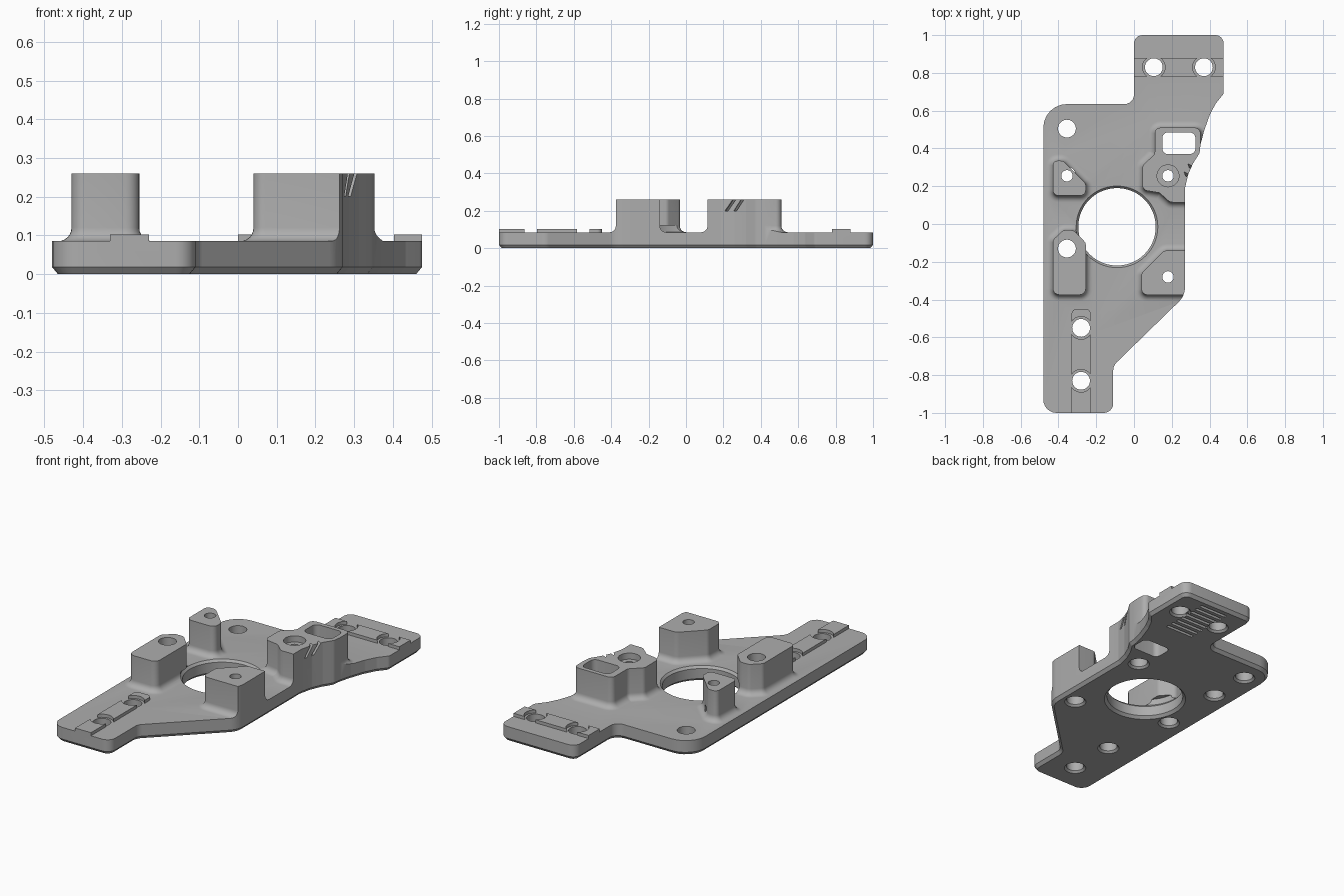
import bpy, bmesh, math
from mathutils import Vector, Matrix

if "Cube" in bpy.data.objects:
    bpy.data.objects.remove(bpy.data.objects["Cube"])

TOP, BOSS, FIL = 0.085, 0.26, 0.035   # plate top, boss top, base fillet radius

gray = bpy.data.materials.new("plain_gray")
gray.diffuse_color = (0.42, 0.42, 0.42, 1)
gray.use_nodes = True
gray.node_tree.nodes["Principled BSDF"].inputs["Base Color"].default_value = gray.diffuse_color


def rounded(corners, d=0.0, steps=6):
    """Counter-clockwise outline of (x, y, radius) corners, offset outward by d."""
    out, n = [], len(corners)
    for i, (x, y, r) in enumerate(corners):
        p = Vector((x, y))
        a = (p - Vector(corners[i - 1][:2])).normalized()
        b = (Vector(corners[(i + 1) % n][:2]) - p).normalized()
        na, nb = Vector((a.y, -a.x)), Vector((b.y, -b.x))
        turn = math.atan2(a.x * b.y - a.y * b.x, a.dot(b))
        s = 1 if turn > 0 else -1
        rad = max(r + s * d, 0.002)
        q = p + (na + nb) * (d / (1 + na.dot(nb)))
        start = q - a * (rad * math.tan(abs(turn) / 2))
        centre = start - na * (s * rad)
        for k in range(steps + 1):
            out.append(centre + Matrix.Rotation(turn * k / steps, 2) @ na * (s * rad))
    return out


def loft(name, rings):
    """Closed solid from a stack of (outline, z) rings."""
    bm = bmesh.new()
    rows = [[bm.verts.new((p[0], p[1], z)) for p in pts] for pts, z in rings]
    for lo, hi in zip(rows, rows[1:]):
        for i in range(len(lo)):
            j = (i + 1) % len(lo)
            bm.faces.new((lo[i], lo[j], hi[j], hi[i]))
    bm.faces.new(rows[0][::-1])
    bm.faces.new(rows[-1])
    bmesh.ops.recalc_face_normals(bm, faces=bm.faces)
    mesh = bpy.data.meshes.new(name)
    bm.to_mesh(mesh)
    bm.free()
    obj = bpy.data.objects.new(name, mesh)
    bpy.context.collection.objects.link(obj)
    return obj


def box(name, x0, x1, y0, y1, z0, z1):
    pts = [(x0, y0), (x1, y0), (x1, y1), (x0, y1)]
    return loft(name, [(pts, z0), (pts, z1)])


def lathe(name, x, y, profile, seg=40):
    ring = [(math.cos(2 * math.pi * i / seg), math.sin(2 * math.pi * i / seg)) for i in range(seg)]
    return loft(name, [([(x + r * c, y + r * s) for c, s in ring], z) for r, z in profile])


def combine(target, other, op):
    mod = target.modifiers.new("combine", 'BOOLEAN')
    mod.operation, mod.solver, mod.object = op, 'EXACT', other
    bpy.context.view_layer.objects.active = target
    bpy.ops.object.modifier_apply(modifier=mod.name)
    bpy.data.objects.remove(other)


def boss(corners):
    """Tall pad with a concave fillet where it meets the plate."""
    rings = [(rounded(corners, FIL), 0.06)]
    for i in range(7):
        t = math.pi / 2 * i / 6
        rings.append((rounded(corners, FIL * (1 - math.sin(t))), TOP + FIL * (1 - math.cos(t))))
    rings.append((rounded(corners), BOSS))
    return loft("boss", rings)


# Oversized slab, trimmed to the plate outline later
plate = box("mounting_plate", -0.8, 0.8, -1.3, 1.3, -0.1, TOP)

# Four bosses
combine(plate, boss([(-0.43, -0.375, .035), (-0.255, -0.375, .035), (-0.255, -0.10, .03),
                     (-0.32, -0.033, .03), (-0.375, -0.033, .03), (-0.43, -0.085, .03)]), 'UNION')
combine(plate, boss([(-0.43, 0.15, .03), (-0.255, 0.15, .03), (-0.255, 0.215, .03),
                     (-0.375, 0.335, .04), (-0.43, 0.335, .025)]), 'UNION')
combine(plate, boss([(0.04, -0.375, .03), (0.36, -0.375, .03), (0.36, -0.14, .03),
                     (0.16, -0.14, .04), (0.04, -0.26, .03)]), 'UNION')
combine(plate, boss([(0.19, 0.115, .04), (0.352, 0.115, .02), (0.352, 0.51, .03), (0.11, 0.51, .03),
                     (0.11, 0.37, .03), (0.045, 0.31, .03), (0.045, 0.18, .03), (0.135, 0.165, .02)]), 'UNION')

# Raised locating strips, relieved around the screw holes
front_strip = loft("front_strip", [(rounded([(-0.33, -1.1, .01), (-0.23, -1.1, .01), (-0.23, -0.45, .025),
                                             (-0.33, -0.45, .025)]), z) for z in (0.06, 0.103)])
back_strip = box("back_strip", -0.1, 0.6, 0.78, 0.88, 0.06, 0.103)
front_holes, back_holes = [(-0.28, -0.55), (-0.28, -0.83)], [(0.105, 0.83), (0.37, 0.83)]
for strip, holes in ((front_strip, front_holes), (back_strip, back_holes)):
    for x, y in holes:
        combine(strip, lathe("relief", x, y, [(0.06, 0), (0.06, 0.2)]), 'DIFFERENCE')
    combine(plate, strip, 'UNION')

# Plate outline with a chamfered lower edge
outline = [(-0.48, -1, .07), (-0.11, -1, .05), (-0.11, -0.75, .06), (0.27, -0.38, .11),
           (0.27, 0.19, .05), (0.286, 0.26, .05), (0.312, 0.32, .03), (0.347, 0.375, .04),
           (0.352, 0.42, .04), (0.37, 0.49, .05), (0.40, 0.575, .05), (0.432, 0.637, .05),
           (0.475, 0.69, .03), (0.475, 1, .045), (0, 1, .045), (0, 0.635, .05), (-0.48, 0.635, .125)]
combine(plate, loft("outline", [(rounded(outline, -0.015), 0), (rounded(outline), 0.018),
                                (rounded(outline), 0.4)]), 'INTERSECT')

# Large centre opening, chamfered on both rims
combine(plate, lathe("centre_opening", -0.09, -0.015,
                     [(0.222, -0.002), (0.205, 0.015), (0.205, 0.072), (0.217, 0.086), (0.217, 0.121)], 72),
        'DIFFERENCE')

# Plain screw holes, chamfered underneath
for x, y in front_holes + back_holes + [(-0.355, 0.505), (-0.355, -0.13)]:
    combine(plate, lathe("screw_hole", x, y, [(0.06, -0.002), (0.047, 0.011), (0.047, 0.4)]), 'DIFFERENCE')

# Boss holes, wide below and narrow above
for x, y in [(-0.355, 0.255), (0.18, 0.255), (0.18, -0.28)]:
    combine(plate, lathe("boss_hole", x, y, [(0.06, -0.002), (0.047, 0.011), (0.047, 0.13),
                                             (0.03, 0.131), (0.03, 0.4)]), 'DIFFERENCE')
combine(plate, lathe("counterbore", 0.18, 0.255, [(0.058, 0.225), (0.058, 0.4)]), 'DIFFERENCE')

# Rectangular through pocket
pocket = rounded([(0.15, 0.37, .03), (0.325, 0.37, .03), (0.325, 0.485, .03), (0.15, 0.485, .03)])
combine(plate, loft("pocket", [(pocket, -0.1), (pocket, 0.4)]), 'DIFFERENCE')

# Slanted notches in the flank of the largest boss
for x, y in [(0.268, 0.262), (0.288, 0.305)]:
    low, high = [], []
    for u, v in [(0, -0.012), (0.1, -0.012), (0.1, 0.012), (0, 0.012)]:
        px, py = x + 0.92 * u - 0.39 * v, y - 0.39 * u + 0.92 * v
        low.append((px - 0.014, py - 0.036))
        high.append((px + 0.009, py + 0.022))
    combine(plate, loft("notch", [(low, 0.2), (high, 0.29)]), 'DIFFERENCE')

# Row of shallow grooves on the underside
for i in range(8):
    y = 0.67 + i * 0.04
    combine(plate, box("groove", 0.15, 0.325, y - 0.009, y + 0.009, -0.05, 0.015), 'DIFFERENCE')

plate.data.materials.clear()
plate.data.materials.append(gray)
for f in plate.data.polygons:
    f.material_index = 0
bpy.ops.object.select_all(action='DESELECT')
plate.select_set(True)
bpy.context.view_layer.objects.active = plate
bpy.ops.object.shade_smooth_by_angle(angle=math.radians(30))
